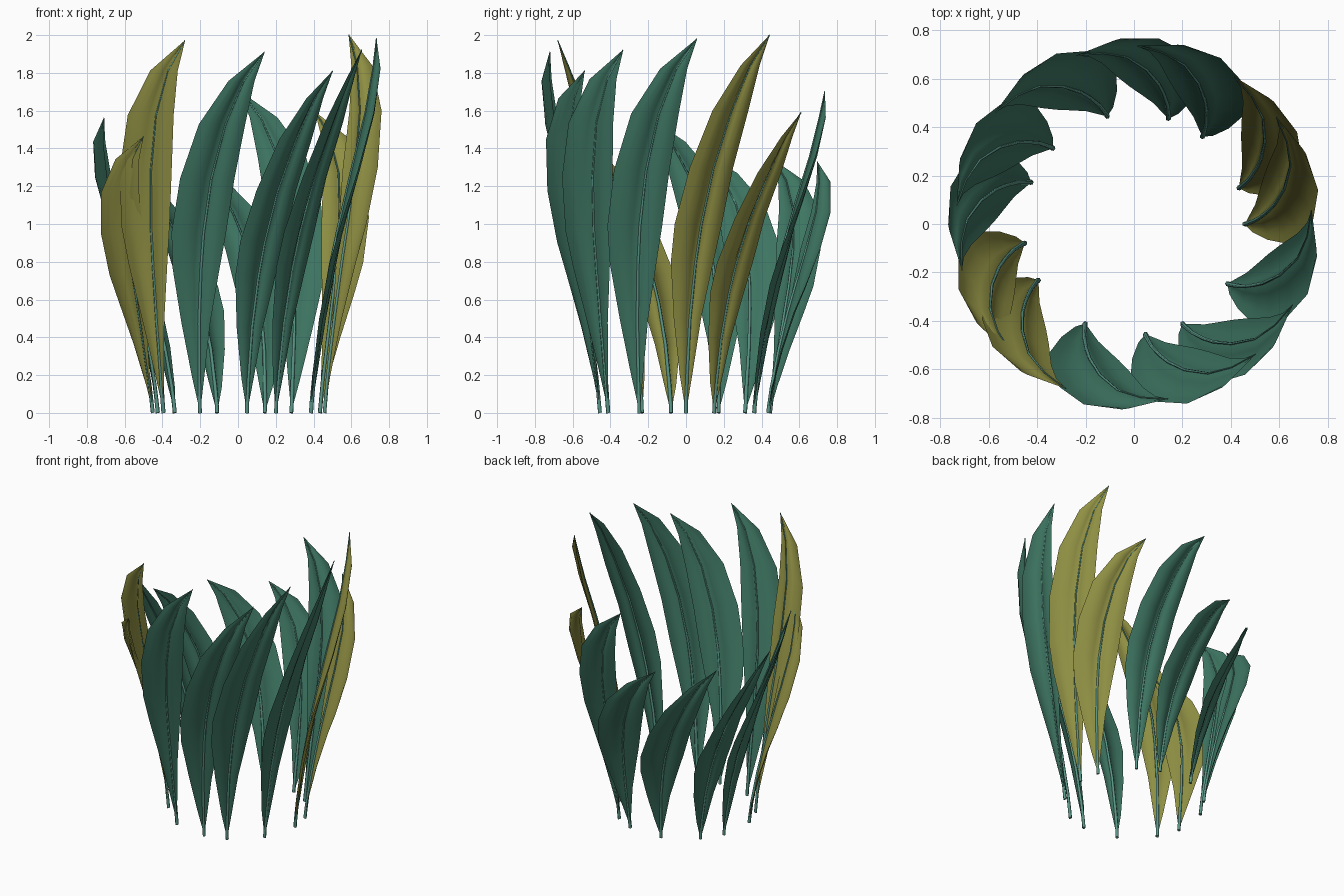
import bpy, bmesh, math
from mathutils import Vector

cube = bpy.data.objects.get("Cube")
if cube:
    bpy.data.objects.remove(cube, do_unlink=True)


def material(name, color):
    mat = bpy.data.materials.new(name)
    mat.use_nodes = True
    mat.diffuse_color = (*color, 1)
    bsdf = next(n for n in mat.node_tree.nodes if n.type == 'BSDF_PRINCIPLED')
    bsdf.inputs["Base Color"].default_value = (*color, 1)
    bsdf.inputs["Roughness"].default_value = 0.8
    return mat


green = material("deep green", (0.048, 0.18, 0.122))
olive = material("olive yellow", (0.28, 0.28, 0.058))
teal = material("pale teal", (0.10, 0.30, 0.24))

# Leaf stations for unit height: height, rib, trailing edge, leading edge
STATIONS = [
    (0.03, (0.463, 0), (0.466, -0.01), (0.463, 0.01)),
    (0.1, (0.475, 0.005), (0.488, -0.033), (0.475, 0.033)),
    (0.25, (0.51, 0.02), (0.55, -0.065), (0.50, 0.08)),
    (0.4, (0.55, 0.05), (0.625, -0.08), (0.52, 0.145)),
    (0.5, (0.58, 0.08), (0.68, -0.06), (0.533, 0.19)),
    (0.65, (0.62, 0.145), (0.74, 0.02), (0.555, 0.25)),
    (0.8, (0.645, 0.24), (0.76, 0.14), (0.59, 0.33)),
    (0.92, (0.63, 0.34), (0.71, 0.29), (0.60, 0.39)),
    (1, (0.587, 0.442), (0.589, 0.441), (0.586, 0.443)),
]
HALF_STEPS = 4
BULGE = 0.16


def half_section(rib, edge):
    """Points from rib to edge, bowed away from the ring centre."""
    a, b = Vector(rib), Vector(edge)
    d = b - a
    normal = Vector((d.y, -d.x))
    if normal.x < 0:
        normal.negate()
    steps = [i / HALF_STEPS for i in range(HALF_STEPS + 1)]
    return [a + d * s + normal * BULGE * math.sin(math.pi * s) for s in steps]


def blade_mesh(name, mat):
    bm = bmesh.new()
    rows = []
    for z, rib, trail, lead in STATIONS:
        section = half_section(rib, trail)[:0:-1] + half_section(rib, lead)
        rows.append([bm.verts.new((p.x, p.y, z)) for p in section])
    for low, high in zip(rows, rows[1:]):
        for i in range(len(low) - 1):
            bm.faces.new((low[i], low[i + 1], high[i + 1], high[i]))
    for face in bm.faces:
        face.smooth = True
    mesh = bpy.data.meshes.new(name)
    bm.to_mesh(mesh)
    bm.free()
    mesh.materials.append(mat)
    return mesh


# Midrib: a thin tapering stem that starts on the floor
def rib_curve():
    curve = bpy.data.curves.new("midrib", 'CURVE')
    curve.dimensions = '3D'
    curve.bevel_depth = 0.011
    curve.bevel_resolution = 1
    curve.use_fill_caps = True
    path = [(0.458, 0, 0)] + [(*rib, z) for z, rib, _, _ in STATIONS]
    spline = curve.splines.new('POLY')
    spline.points.add(len(path) - 1)
    for point, co in zip(spline.points, path):
        point.co = (*co, 1)
        point.radius = 1 - 0.75 * co[2]
    curve.materials.append(teal)
    return curve


green_blade = blade_mesh("green_blade", green)
olive_blade = blade_mesh("olive_blade", olive)
midrib = rib_curve()

# Ring of leaves: base angle in degrees, height, blade
LEAVES = [
    (104, 1.34, green_blade), (72, 1.33, green_blade), (52, 1.70, green_blade),
    (19, 1.59, olive_blade), (0, 2.0, olive_blade),
    (-32.5, 1.98, green_blade), (-64, 1.92, green_blade),
    (-84, 1.81, green_blade), (-116, 1.91, green_blade),
    (-149.5, 1.97, olive_blade), (-170, 1.46, olive_blade),
    (158, 1.56, green_blade), (137, 1.38, green_blade),
]
for number, (angle, height, blade) in enumerate(LEAVES, 1):
    for part, data in (("leaf_blade", blade), ("leaf_midrib", midrib)):
        obj = bpy.data.objects.new(f"{part}_{number}", data)
        obj.rotation_euler.z = math.radians(angle)
        obj.scale.z = height
        bpy.context.collection.objects.link(obj)
